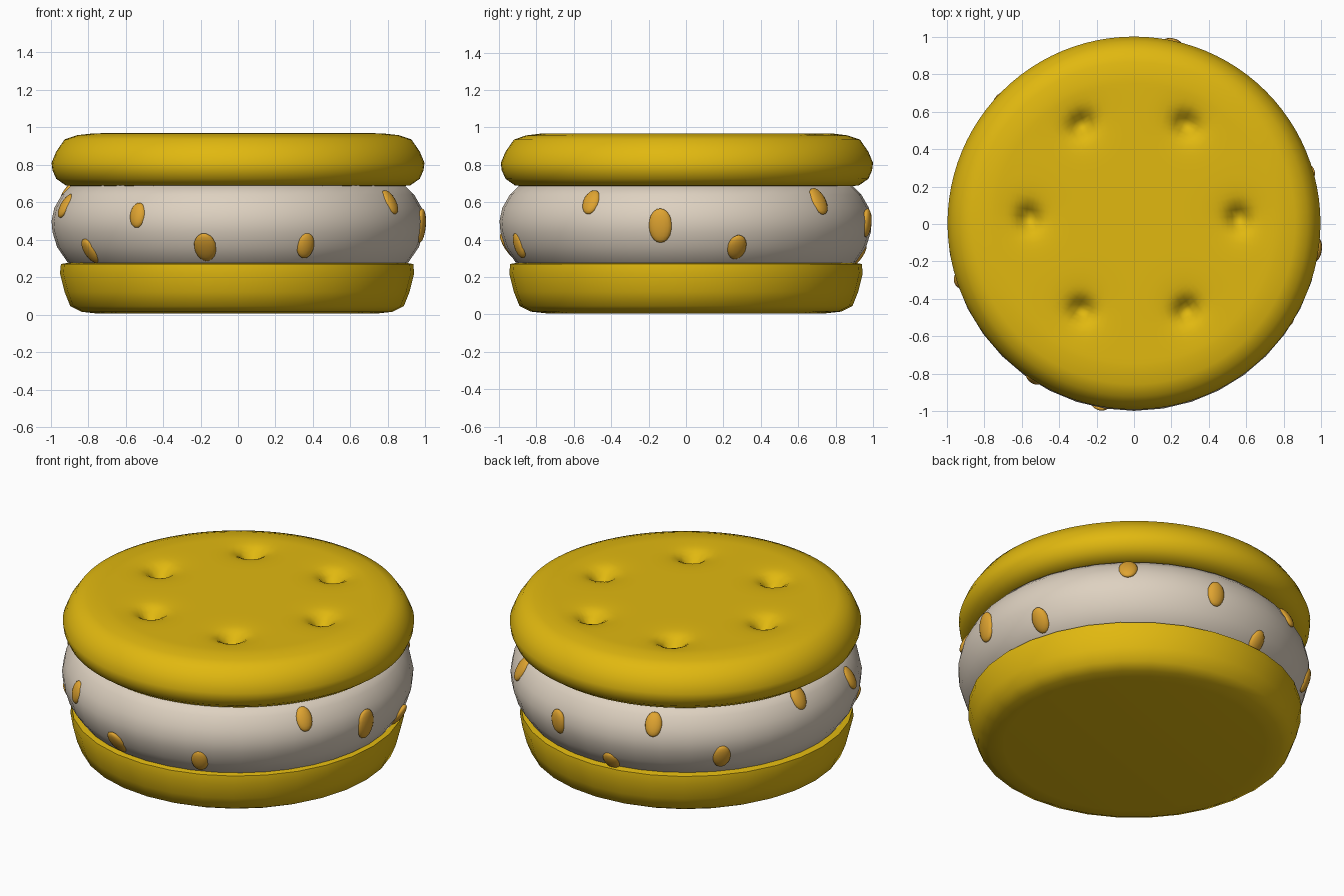
import bpy
import bmesh
from math import sin, cos, pi, radians, exp, hypot, atan2
from mathutils import Matrix

if "Cube" in bpy.data.objects:
    bpy.data.objects.remove(bpy.data.objects["Cube"], do_unlink=True)


def material(name, rgb):
    m = bpy.data.materials.new(name)
    m.use_nodes = True
    m.diffuse_color = (*rgb, 1)
    m.node_tree.nodes["Principled BSDF"].inputs["Base Color"].default_value = (*rgb, 1)
    return m


BISCUIT = material("golden biscuit", (0.75, 0.48, 0.005))
CREAM = material("vanilla cream", (0.73, 0.64, 0.53))
CHIP = material("caramel chip", (0.74, 0.37, 0.03))


def finish(bm, name, mat, angle):
    bmesh.ops.recalc_face_normals(bm, faces=bm.faces)
    mesh = bpy.data.meshes.new(name)
    bm.to_mesh(mesh)
    bm.free()
    mesh.materials.append(mat)
    ob = bpy.data.objects.new(name, mesh)
    bpy.context.collection.objects.link(ob)
    bpy.ops.object.select_all(action="DESELECT")
    ob.select_set(True)
    bpy.context.view_layer.objects.active = ob
    bpy.ops.object.shade_smooth_by_angle(angle=radians(angle))
    return ob


def lathe(profile, sides, centre):
    """Revolve (radius, z) points, closing both ends."""
    bm = bmesh.new()
    rings = [[bm.verts.new((centre[0] + r * cos(2 * pi * i / sides),
                            centre[1] + r * sin(2 * pi * i / sides), z))
              for i in range(sides)] for r, z in profile]
    for low, high in zip(rings, rings[1:]):
        for i in range(sides):
            j = (i + 1) % sides
            bm.faces.new((low[i], low[j], high[j], high[i]))
    bm.faces.new(rings[0])
    bm.faces.new(rings[-1])
    return bm


# Bottom biscuit
bottom = [(0.74, 0.005), (0.83, 0.015), (0.89, 0.045), (0.92, 0.12),
          (0.945, 0.22), (0.94, 0.27), (0.88, 0.28)]
finish(lathe(bottom, 32, (-0.005, 0)), "bottom_biscuit", BISCUIT, 60)

# Cream filling
cream = [(0.88, 0.26), (0.91, 0.28), (0.965, 0.36), (0.99, 0.44), (0.995, 0.5),
         (0.98, 0.57), (0.94, 0.64), (0.89, 0.69)]
finish(lathe(cream, 40, (0, -0.002)), "cream_filling", CREAM, 60)

# Top biscuit, with six dimples pressed into a finely ringed top
rim = [(0.87, 0.685), (0.92, 0.69), (0.97, 0.725), (0.99, 0.77), (0.995, 0.81),
       (0.97, 0.87), (0.925, 0.935), (0.86, 0.957), (0.78, 0.967)]
top = rim + [(0.75 - 0.025 * k, 0.968) for k in range(30)]
bm = lathe(top, 96, (0, 0.005))
dimples = [(s * x, y) for s in (-1, 1)
           for x, y in ((0.28, 0.53), (0.56, 0.03), (0.28, -0.46))]
for v in bm.verts:
    if v.co.z > 0.95:
        for x, y in dimples:
            d = hypot(v.co.x - x, v.co.y - y)
            v.co.z -= 0.08 * exp(-(d / 0.055) ** 2) + 0.02 * exp(-(d / 0.12) ** 2)
finish(bm, "top_biscuit", BISCUIT, 80)


def cream_surface(z):
    """Radius and outward tilt of the filling at a height."""
    for (r0, z0), (r1, z1) in zip(cream, cream[1:]):
        if z0 <= z <= z1:
            return r0 + (r1 - r0) * (z - z0) / (z1 - z0), atan2(r1 - r0, z1 - z0)


# Chips around the filling: bearing in degrees, height, size
chips = [(-123, 0.53, 0.85), (-100.5, 0.36, 1.1), (-68, 0.37, 0.9), (-32, 0.6, 0.9),
         (-8, 0.475, 1.15), (16.5, 0.36, 0.95), (48, 0.605, 1.0), (78, 0.49, 0.95),
         (98, 0.32, 0.9), (114, 0.595, 0.9), (137, 0.4, 0.95), (168, 0.64, 0.9),
         (198, 0.58, 0.9), (213.5, 0.34, 0.95)]
bm = bmesh.new()
for bearing, z, size in chips:
    r, tilt = cream_surface(z)
    place = (Matrix.Rotation(radians(bearing), 4, "Z")
             @ Matrix.Translation((r - 0.008, 0, z))
             @ Matrix.Rotation(tilt, 4, "Y")
             @ Matrix.Diagonal((0.026, 0.055 * size, 0.08 * size, 1)))
    bmesh.ops.create_uvsphere(bm, u_segments=16, v_segments=10, radius=1, matrix=place)
finish(bm, "caramel_chips", CHIP, 60)
